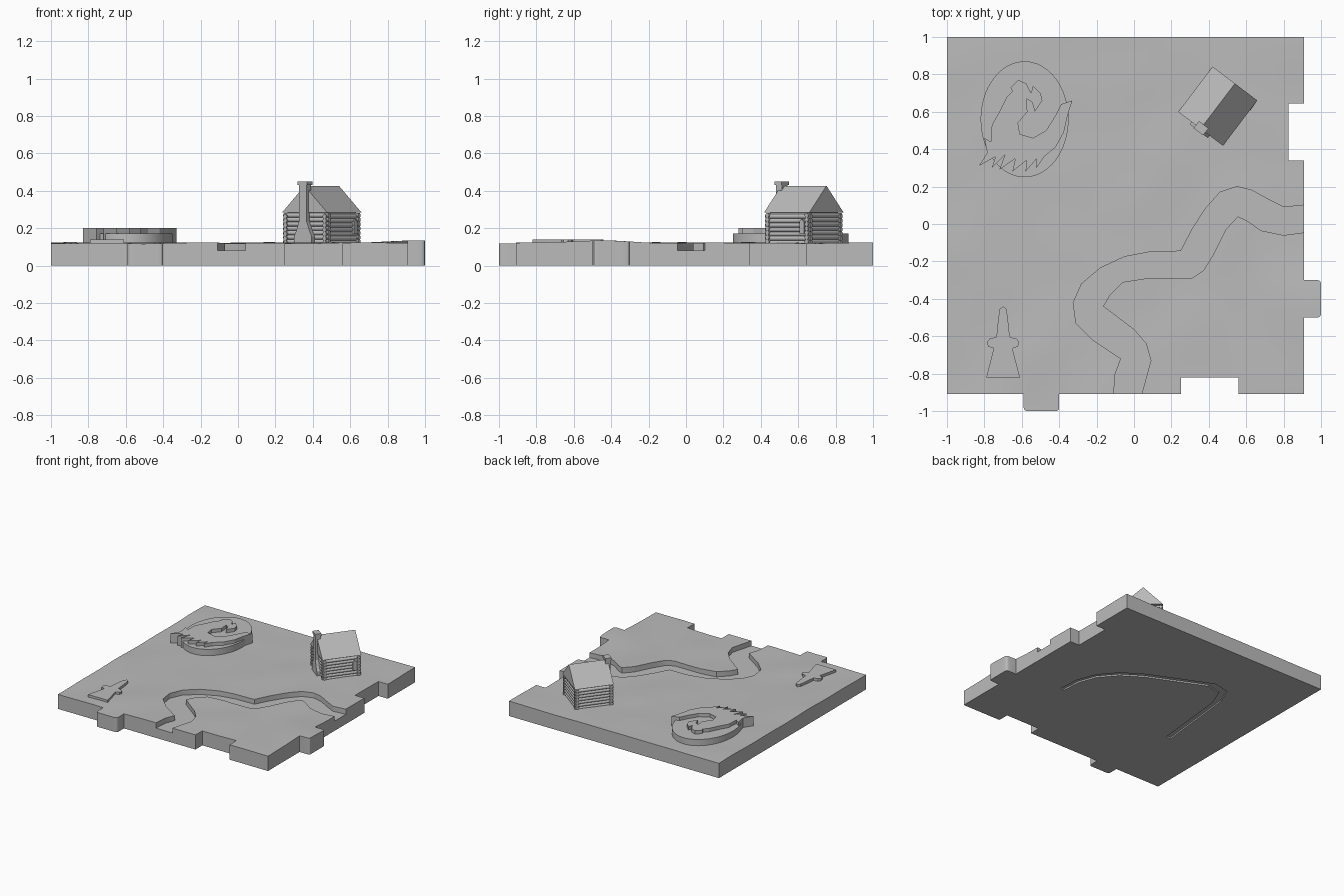
import bpy, bmesh, math
from mathutils import Matrix, Vector, noise

cube = bpy.data.objects.get("Cube")
if cube:
    bpy.data.objects.remove(cube)

stone = bpy.data.materials.new("plain grey")
stone.use_nodes = True
GREY = (.5, .5, .5, 1)
stone.diffuse_color = GREY
stone.node_tree.nodes["Principled BSDF"].inputs["Base Color"].default_value = GREY


def finish(name, bm, matrix=Matrix()):
    """Turn a bmesh into a named grey object."""
    bmesh.ops.recalc_face_normals(bm, faces=bm.faces)
    mesh = bpy.data.meshes.new(name)
    bm.to_mesh(mesh)
    bm.free()
    mesh.materials.append(stone)
    obj = bpy.data.objects.new(name, mesh)
    bpy.context.collection.objects.link(obj)
    obj.matrix_world = matrix
    return obj


def prism(name, outline, low, high, along_y=False, matrix=Matrix(), rounded=None):
    """Extrude an outline along z, or along y for upright profiles."""
    bm = bmesh.new()
    place = (lambda a, b: (a, low, b)) if along_y else (lambda a, b: (a, b, low))
    face = bm.faces.new([bm.verts.new(place(a, b)) for a, b in outline])
    moved = bmesh.ops.extrude_face_region(bm, geom=[face])["geom"]
    step = Vector((0, high - low, 0) if along_y else (0, 0, high - low))
    bmesh.ops.translate(bm, vec=step, verts=[v for v in moved if isinstance(v, bmesh.types.BMVert)])
    if rounded:
        corners = [e for e in bm.edges
                   if abs(e.verts[0].co.z - e.verts[1].co.z) > .01 and rounded(e.verts[0].co)]
        bmesh.ops.bevel(bm, geom=corners, offset=.018, segments=3, profile=.5, affect='EDGES')
    return finish(name, bm, matrix)


def select_only(obj):
    bpy.ops.object.select_all(action='DESELECT')
    obj.select_set(True)
    bpy.context.view_layer.objects.active = obj


def carve(target, cutter, operation):
    mod = target.modifiers.new("carve", 'BOOLEAN')
    mod.operation, mod.object, mod.solver = operation, cutter, 'EXACT'
    select_only(target)
    bpy.ops.object.modifier_apply(modifier=mod.name)
    bpy.data.objects.remove(cutter)


def ground_height(x, y):
    hill = math.exp(-((x - .97) ** 2 + (y + .48) ** 2) / .05)
    rolling = noise.noise(Vector((x * 3, y * 3, 4)))
    return .121 + .006 * rolling + .015 * hill


# Rolling ground block
bm = bmesh.new()
bmesh.ops.create_grid(bm, x_segments=56, y_segments=56, size=1.1)
raised = bmesh.ops.extrude_face_region(bm, geom=bm.faces[:])["geom"]
for v in raised:
    if isinstance(v, bmesh.types.BMVert):
        v.co.z = ground_height(v.co.x, v.co.y)
tile = finish("ground_tile", bm)

# Interlocking tile outline with tabs and notches
edge = [(-1, 1), (.91, 1), (.91, .645), (.825, .645), (.825, .34), (.91, .34),
        (.91, -.3), (1, -.3), (1, -.5), (.91, -.5), (.91, -.91),
        (.56, -.91), (.56, -.82), (.25, -.82), (.25, -.91),
        (-.4, -.91), (-.4, -1), (-.59, -1), (-.59, -.91), (-1, -.91)]
carve(tile, prism("tile_cutter", edge, -.1, .4,
                  rounded=lambda p: p.x > .95 or p.y < -.95), 'INTERSECT')

# Sunken river bed
far_bank = [(.95, .105), (.8, .09), (.72, .13), (.63, .18), (.55, .2), (.46, .17), (.38, .08),
            (.31, -.03), (.25, -.145), (.08, -.15), (-.05, -.175), (-.18, -.235),
            (-.28, -.32), (-.325, -.42), (-.31, -.53), (-.22, -.62), (-.07, -.72),
            (-.1, -.8), (-.112, -.95)]
near_bank = [(.03, -.95), (.09, -.73), (.065, -.64), (0, -.565), (-.165, -.44), (-.13, -.38),
             (-.06, -.31), (.07, -.29), (.31, -.29), (.37, -.25), (.42, -.17), (.49, -.03),
             (.555, .04), (.6, .02), (.68, -.035), (.8, -.06), (.95, -.04)]
carve(tile, prism("river_cutter", far_bank + near_bank, .08, .4), 'DIFFERENCE')

# Shallow curved groove under the tile
groove = [(.51, -.25), (.5, -.08), (.44, .08), (.32, .22), (.15, .33), (-.34, .55),
          (-.48, .52), (-.54, .37), (-.61, -.3)]
inner = [(x * .93, (y + .3) * .93 - .3) for x, y in reversed(groove)]
carve(tile, prism("groove_cutter", groove + inner, -.1, .012), 'DIFFERENCE')
select_only(tile)
bpy.ops.object.shade_smooth_by_angle(angle=math.radians(30))

# Flat tree marker
half_tree = [(0, -.44), (.018, -.455), (.025, -.5), (.036, -.605), (.07, -.612), (.086, -.63),
             (.08, -.655), (.05, -.665), (.09, -.82)]
tree = [(-.7 + x, y) for x, y in half_tree] + [(-.7 - x, y) for x, y in reversed(half_tree[1:])]
prism("tree_relief", tree, .1, .14)

# Oval plinth and beast relief
oval = [(-.585 + .235 * math.cos(a), .56 + .31 * math.sin(a))
        for a in (math.tau * i / 64 for i in range(64))]
plinth = prism("oval_plinth", oval, .1, .172)
select_only(plinth)
bpy.ops.object.shade_smooth_by_angle(angle=math.radians(30))
beast = [(-.33, .66), (-.355, .58), (-.375, .49), (-.42, .41), (-.48, .36), (-.52, .3), (-.52, .35),
         (-.58, .28), (-.575, .34), (-.65, .28), (-.635, .35), (-.72, .29), (-.69, .37),
         (-.76, .3), (-.74, .36), (-.83, .31), (-.785, .38), (-.8, .46), (-.765, .44),
         (-.76, .53), (-.72, .6), (-.68, .68), (-.65, .71), (-.66, .73), (-.62, .77),
         (-.575, .75), (-.55, .7), (-.54, .74), (-.5, .7), (-.49, .66), (-.53, .6),
         (-.545, .65), (-.575, .67), (-.57, .6), (-.62, .54), (-.61, .48), (-.54, .46),
         (-.47, .5), (-.42, .58), (-.39, .64)]
prism("beast_relief", beast, .1, .2)

# Cabin shell and roof, turned on the tile
cabin = Matrix.Translation((.448, .63, 0)) @ Matrix.Rotation(math.radians(-37.2), 4, 'Z')


def block(name, x0, x1, y0, y1, z0, z1):
    return prism(name, [(x0, y0), (x1, y0), (x1, y1), (x0, y1)], z0, z1, matrix=cabin)


block("cabin_walls", -.13, .13, -.13, .13, .1, .288)
prism("cabin_roof", [(-.15, .285), (.15, .285), (0, .427)], -.152, .152, True, cabin)

# Stacked logs on all four walls
for number in range(7):
    for side in (-1, 1):
        for turn in (0, 1):
            z = .128 + .0235 * number - .006 * turn
            log = (cabin @ Matrix.Rotation(turn * math.pi / 2, 4, 'Z')
                   @ Matrix.Translation((0, side * .132, z))
                   @ Matrix.Rotation(math.pi / 2, 4, 'Y'))
            bm = bmesh.new()
            bmesh.ops.create_cone(bm, cap_ends=True, segments=10, radius1=.0125,
                                  radius2=.0125, depth=.302)
            select_only(finish("wall_log", bm, log))
            bpy.ops.object.shade_smooth_by_angle(angle=math.radians(40))

# Tapered chimney, its cap and a side wall fixture
half = [(.06, .1), (.06, .155), (.045, .185), (.026, .235), (.026, .43)]
prism("chimney", half + [(-x, z) for x, z in reversed(half)], -.168, -.128, True, cabin)
block("chimney_cap", -.032, .032, -.172, -.124, .43, .45)
fixture = [(.085, .17), (.115, .17), (.115, .235), (.1, .25), (.085, .235)]
turned = cabin @ Matrix.Rotation(math.pi / 2, 4, 'Z')
prism("wall_fixture", fixture, -.152, -.13, True, turned)
